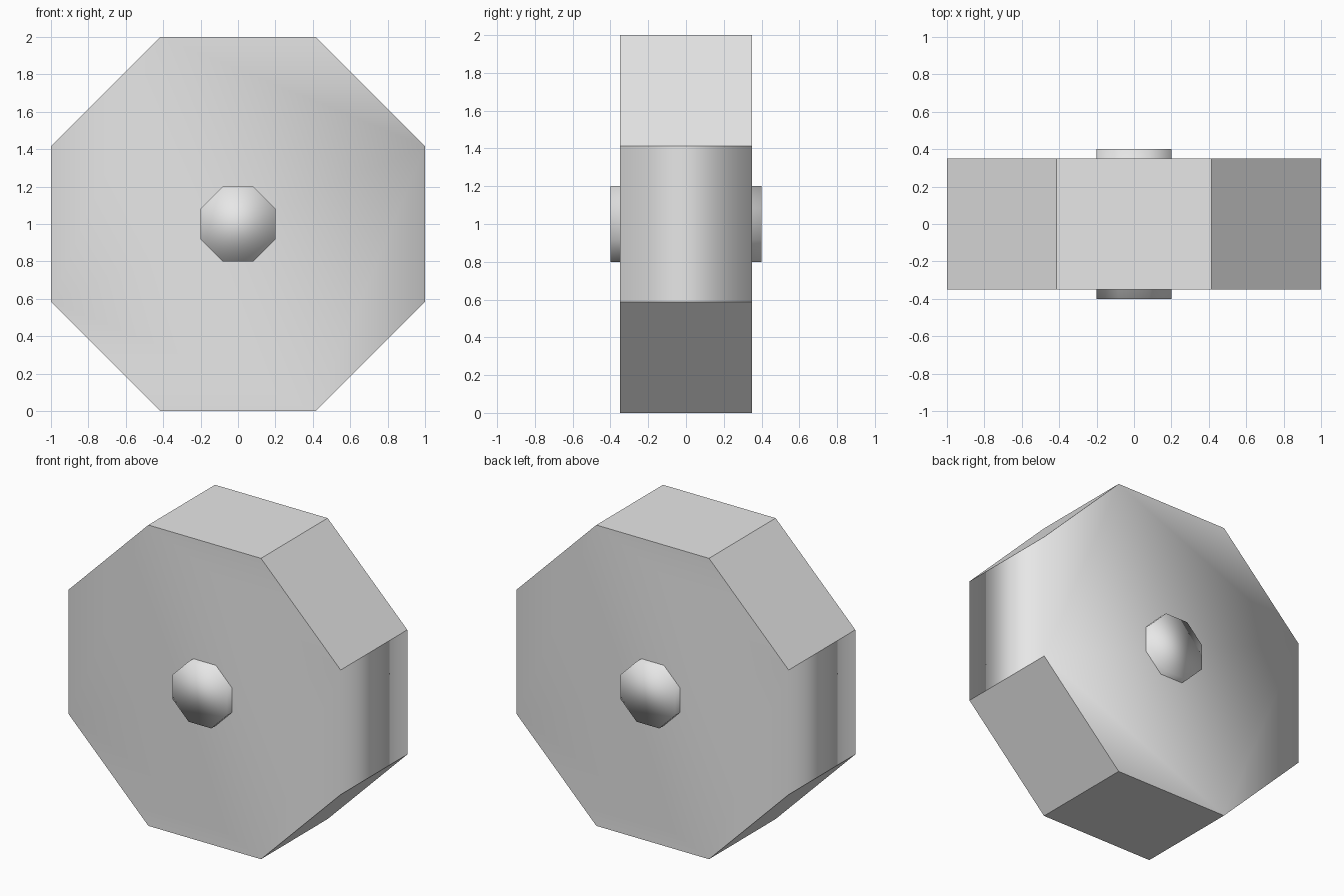
import bpy
import bmesh
from math import pi, cos
from mathutils import Matrix

cube = bpy.data.objects.get("Cube")
if cube:
    bpy.data.objects.remove(cube, do_unlink=True)

grey = bpy.data.materials.new("light grey")
grey.use_nodes = True
grey.diffuse_color = (0.8, 0.8, 0.8, 1)
grey.node_tree.nodes["Principled BSDF"].inputs["Base Color"].default_value = (0.8, 0.8, 0.8, 1)


def octagon_prism(name, apothem, depth, is_sharp):
    """Eight-sided prism lying along y, flat side up, centred at height 1."""
    bm = bmesh.new()
    radius = apothem / cos(pi / 8)
    bmesh.ops.create_cone(bm, cap_ends=True, segments=8, radius1=radius,
                          radius2=radius, depth=depth,
                          matrix=Matrix.Rotation(pi / 2, 4, 'X') @ Matrix.Rotation(pi / 8, 4, 'Z'))
    # Normalise the turn so that a flat side faces straight up
    top = max(v.co.z for v in bm.verts)
    if top > apothem * 1.01:
        bmesh.ops.rotate(bm, verts=bm.verts, matrix=Matrix.Rotation(pi / 8, 3, 'Y'))
    bmesh.ops.recalc_face_normals(bm, faces=bm.faces)
    for face in bm.faces:
        face.smooth = True
    for edge in bm.edges:
        edge.smooth = not is_sharp(edge)
    bmesh.ops.translate(bm, verts=bm.verts, vec=(0, 0, 1))
    mesh = bpy.data.meshes.new(name)
    bm.to_mesh(mesh)
    bm.free()
    mesh.materials.append(grey)
    obj = bpy.data.objects.new(name, mesh)
    bpy.context.collection.objects.link(obj)
    return obj


def not_upright(edge):
    a, b = (v.co for v in edge.verts)
    return abs(a.x - b.x) > 0.01 or abs(a.y - b.y) > 0.01


# Wheel: only the upright rim edges blend smoothly into the faces
octagon_prism("wheel", 1, 0.7, not_upright)

# Axle: passes through the wheel, smooth all over
octagon_prism("axle", 0.2, 0.8, lambda edge: False)
